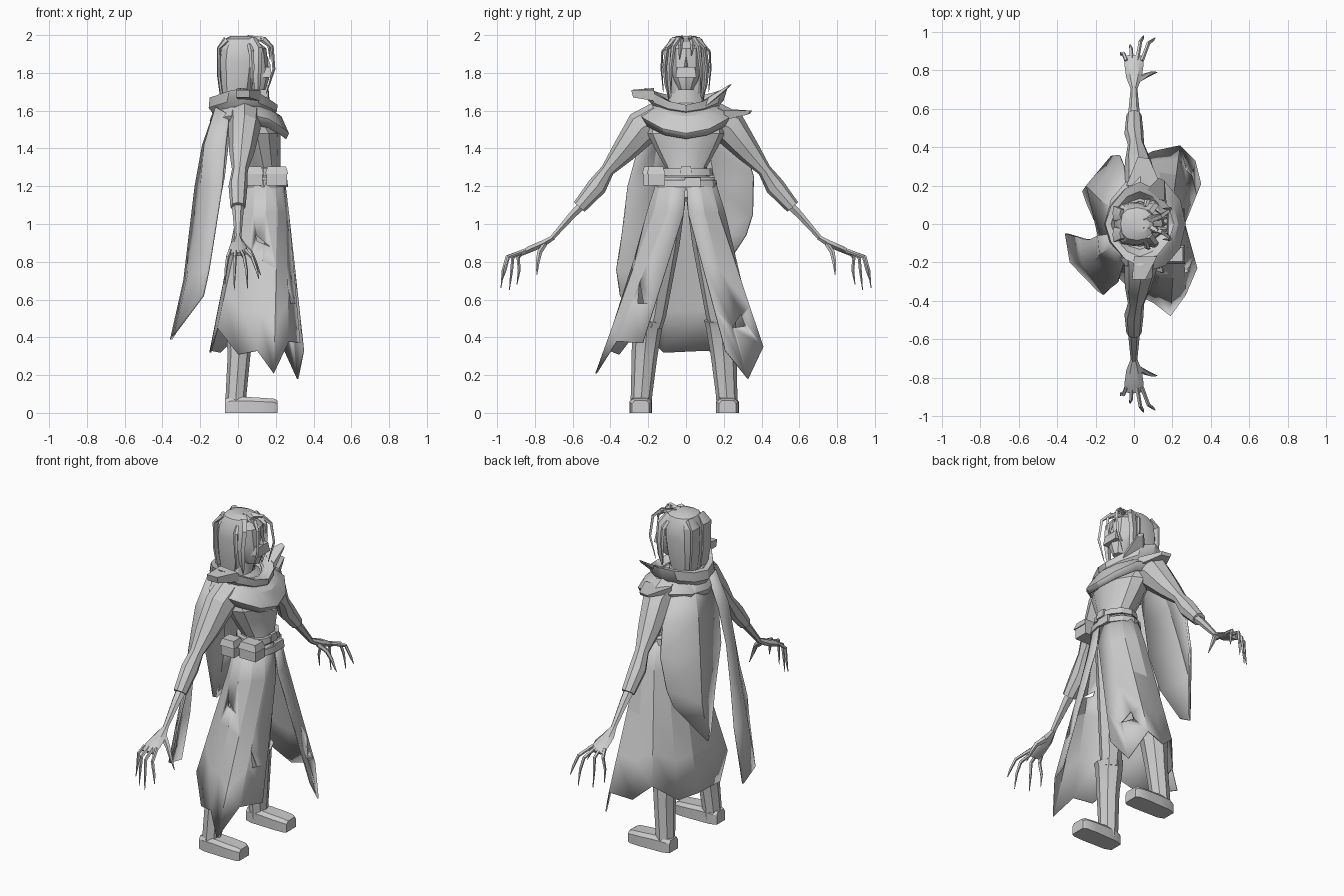
import bpy, bmesh, math
from mathutils import Vector

grey = bpy.data.materials.new("plain grey")
grey.diffuse_color = (0.6, 0.6, 0.6, 1)


def loft(name, rows, closed=True, caps=True, thick=0.0, angle=30):
    """Skin a list of equally long rows of points."""
    bm = bmesh.new()
    vs = [[bm.verts.new(p) for p in r] for r in rows]
    n = len(rows[0])
    for a, b in zip(vs, vs[1:]):
        for i in range(n if closed else n - 1):
            j = (i + 1) % n
            bm.faces.new((a[i], a[j], b[j], b[i]))
    if closed and caps:
        bm.faces.new(vs[0])
        bm.faces.new(vs[-1])
    bmesh.ops.remove_doubles(bm, verts=bm.verts, dist=0.0005)
    bmesh.ops.recalc_face_normals(bm, faces=bm.faces)
    me = bpy.data.meshes.new(name)
    bm.to_mesh(me)
    bm.free()
    ob = bpy.data.objects.new(name, me)
    bpy.context.collection.objects.link(ob)
    me.materials.append(grey)
    if thick:
        ob.modifiers.new("cloth", "SOLIDIFY").thickness = thick
    bpy.context.view_layer.objects.active = ob
    ob.select_set(True)
    bpy.ops.object.shade_smooth_by_angle(angle=math.radians(angle))
    ob.select_set(False)
    return ob


def oval(cx, cy, z, rx, ry, n=12, boxy=1.0):
    pts = []
    for i in range(n):
        c, s = math.cos(2 * math.pi * i / n), math.sin(2 * math.pi * i / n)
        pts.append((cx + rx * math.copysign(abs(c) ** boxy, c),
                    cy + ry * math.copysign(abs(s) ** boxy, s), z))
    return pts


def tube(name, path, n=6):
    """path: (x, y, z, radius along x, radius across)"""
    rows = []
    for i, p in enumerate(path):
        a, b = path[max(i - 1, 0)], path[min(i + 1, len(path) - 1)]
        d = (Vector(b[:3]) - Vector(a[:3])).normalized()
        side = Vector((1, 0, 0)) - d * d.x
        side.normalize()
        up = d.cross(side)
        rows.append([Vector(p[:3]) + side * p[3] * math.cos(2 * math.pi * k / n)
                     + up * p[4] * math.sin(2 * math.pi * k / n) for k in range(n)])
    return loft(name, rows)


def box(name, x0, x1, y0, y1, z0, z1, taper=0.0):
    t = taper
    return loft(name, [[(x0, y0, z0), (x1, y0, z0), (x1, y1, z0), (x0, y1, z0)],
                       [(x0 + t, y0 + t, z1), (x1 - t, y0 + t, z1), (x1 - t, y1 - t, z1), (x0 + t, y1 - t, z1)]])


# Legs, boots, arms and clawed hands, on both sides
for s, tag in ((-1, "right"), (1, "left")):
    o = -0.01
    tube(tag + "_trouser", [(0.12, s * .07, 1.15, .09, .07), (0.08, s * .105, .9, .085, .072),
                            (0.03, s * .165, .52, .065, .06), (0.02, s * .18, .46, .06, .055)], 8)
    tube(tag + "_boot", [(0.02, s * .19 + o, .5, .08, .085), (0.01, s * .195 + o, .46, .074, .08),
                         (.005, s * .21 + o, .3, .06, .068), (-.01, s * .225 + o, .1, .055, .057),
                         (-.01, s * .23 + o, .02, .058, .056)], 8)
    y = s * .23 + o
    foot = [(-.07, .04, .075), (-.03, .055, .085), (.04, .057, .085), (.12, .06, .08), (.19, .057, .075), (.21, .045, .065)]
    loft(tag + "_foot", [[(x, y - w, 0), (x, y + w, 0), (x, y + w, h * .75), (x, y + w * .7, h),
                          (x, y - w * .7, h), (x, y - w, h * .75)] for x, w, h in foot])
    tube(tag + "_sleeve", [(.035, s * .14, 1.56, .09, .09), (.035, s * .23, 1.51, .085, .095),
                           (.02, s * .33, 1.385, .068, .065), (.01, s * .415, 1.285, .042, .036),
                           (.0, s * .47, 1.2, .05, .052), (0, s * .565, 1.09, .04, .038)], 8)
    tube(tag + "_forearm", [(0, s * .5, 1.15, .04, .03), (0, s * .6, 1.05, .028, .022), (0, s * .71, .925, .017, .014)])
    tube(tag + "_palm", [(0, s * .70, .93, .016, .014), (0, s * .76, .895, .04, .02),
                         (0, s * .83, .865, .05, .02), (0, s * .875, .84, .048, .012)])
    for bx, tx, ty, tz in ((-.04, -.07, .895, .68), (-.012, -.02, .935, .65), (.015, .05, .98, .66), (.04, .11, .97, .71)):
        tube(tag + "_finger", [(bx, s * .85, .86, .011, .011), (bx * .5 + tx * .5, s * (ty * .7 + .262), .825, .01, .01),
                               (tx * .85 + bx * .15, s * (ty - .012), .755, .008, .008), (tx, s * ty, tz, .002, .002)], 5)
    tube(tag + "_thumb", [(.02, s * .75, .89, .02, .014), (.065, s * .775, .85, .014, .014),
                          (.09, s * .785, .8, .01, .011), (.12, s * .79, .73, .002, .002)], 5)

# Torso and neck
loft("torso", [oval(.135, 0, 1.2, .1, .14), oval(.135, 0, 1.3, .09, .11), oval(.115, 0, 1.4, .11, .165),
               oval(.10, 0, 1.48, .125, .205), oval(.05, 0, 1.58, .11, .2), oval(.02, 0, 1.64, .07, .1),
               oval(.03, 0, 1.76, .055, .06)])

# Long ragged coat skirt, open at the front
hem = [(.35, .21, .33), (.32, .33, .18), (.24, .41, .35), (.1, .38, .33), (0, .33, .42), (-.1, .22, .32),
       (-.15, .1, .33), (-.15, -.12, .32), (-.11, -.25, .45), (0, -.36, .31), (.1, -.41, .33),
       (.19, -.48, .21), (.27, -.37, .38), (.33, -.23, .37)]
n = len(hem)
ang = [2 * math.pi * i / (n - 1) for i in range(n)]
waist = [(.135 + .112 * math.cos(a), .15 * math.sin(a), 1.25) for a in ang]
hips = [(.13 + .14 * math.cos(a), .012 * (1 if i == 0 else -1 if i == n - 1 else 0) + .21 * math.sin(a), 1.06)
        for i, a in enumerate(ang)]
rows = [waist, hips]
for t in (.35, .7, 1):
    rows.append([tuple(Vector(h).lerp(Vector(e), t)) for h, e in zip(hips, hem)])
skirt = loft("coat_skirt", rows, closed=False, thick=.008, angle=14)

# Triangular tears in the skirt
for c, tri, d in (((.3, .28), [(-.035, .45), (.035, .46), (.01, .52)], "x"),
                  ((.3, -.24), [(-.015, .58), (.015, .58), (-.005, .69)], "x"),
                  ((.13, -.25), [(-.035, .94), (.04, .88), (-.03, .91)], "y")):
    def at(u, z, w):
        return (c[0] + w, c[1] + u, z) if d == "x" else (c[0] + u, c[1] + w, z)
    cut = loft("tear_cutter", [[at(u, z, w) for u, z in tri] for w in (-.12, .12)])
    cut.hide_render = True
    cut.hide_viewport = True
    m = skirt.modifiers.new("tear", "BOOLEAN")
    m.operation, m.object, m.solver = "DIFFERENCE", cut, "EXACT"

# Cape: two torn halves, columns run inner, middle, outer
left = [[(-.11, -.07, 1.62), (-.11, .08, 1.62), (-.04, .19, 1.58)],
        [(-.16, -.09, 1.42), (-.17, .12, 1.42), (-.06, .31, 1.42)],
        [(-.185, -.08, 1.2), (-.21, .16, 1.2), (-.08, .36, 1.25)],
        [(-.20, .0, .95), (-.25, .2, .95), (-.12, .355, 1.05)],
        [(-.25, .11, .74), (-.27, .17, .71), (-.14, .32, .94)]]
right = [[(-.12, -.05, 1.62), (-.12, -.12, 1.62), (-.05, -.19, 1.58)],
         [(-.19, -.06, 1.42), (-.18, -.16, 1.42), (-.07, -.25, 1.42)],
         [(-.23, -.08, 1.2), (-.2, -.19, 1.2), (-.09, -.31, 1.2)],
         [(-.26, -.08, .95), (-.23, -.2, .95), (-.13, -.34, .95)],
         [(-.29, -.07, .7), (-.27, -.21, .72), (-.16, -.37, .76)],
         [(-.36, -.05, .39), (-.335, -.2, .43), (-.19, -.35, .62)]]
loft("cape_left", left, closed=False, thick=.012)
loft("cape_right", right, closed=False, thick=.012)

# Draped mantle over the shoulders and folded cowl round the neck
def drape(cx, rx, ry, z, front, side, back, boxy=1.0, n=12):
    out = []
    for x, y, _ in oval(cx, 0, 0, rx, ry, n, boxy):
        c, s = (x - cx) / rx, y / ry
        out.append((x, y, z + side * s * s + (front if c > 0 else back) * c * c))
    return out

loft("mantle", [drape(.03, .11, .12, 1.65, -.02, .01, .0), drape(.05, .18, .20, 1.6, -.03, .01, 0),
                drape(.06, .21, .25, 1.56, -.08, .02, -.01), drape(.055, .2, .225, 1.54, -.09, -.01, -.02)],
     caps=False, thick=.008)
loft("cowl", [drape(.02, .15, .15, 1.6, -.03, 0, -.02), drape(.025, .18, .20, 1.635, -.04, .02, -.02, 1.1),
              drape(.03, .18, .22, 1.67, -.04, .05, .0, 1.25), drape(.03, .15, .17, 1.665, -.04, .04, .01, 1.2),
              drape(.03, .10, .11, 1.62, 0, 0, 0)], caps=False)
loft("cowl_hook", [[(.0, -.17, 1.66), (.12, -.16, 1.65), (.12, -.17, 1.71), (.0, -.17, 1.72)],
                   [(-.01, -.28, 1.67), (.06, -.28, 1.67), (.06, -.29, 1.71), (-.01, -.29, 1.71)]])
loft("cowl_peak", [[(.05, .14, 1.64), (.17, .1, 1.62), (.16, .12, 1.67), (.05, .16, 1.69)],
                   [(.13, .235, 1.73), (.16, .22, 1.72), (.16, .225, 1.735), (.13, .24, 1.74)]])
loft("mantle_flap", [[(-.04, .2, 1.57), (.14, .2, 1.55), (.14, .2, 1.60), (-.04, .2, 1.61)],
                     [(.02, .34, 1.585), (.08, .33, 1.58), (.08, .34, 1.6), (.02, .35, 1.6)]])

# Belts, buckle and pouches
for name, z, r in (("upper_belt", 1.275, .102), ("lower_belt", 1.215, .118)):
    loft(name, [oval(.135, 0, z - .018, r, r * 1.3), oval(.135, 0, z - .018, r + .012, r * 1.3 + .012),
                oval(.135, 0, z + .018, r + .008, r * 1.3 + .008), oval(.135, 0, z + .018, r - .006, r * 1.3 - .006)])
box("buckle", .235, .262, -.01, .08, 1.195, 1.245, .004)
box("belt_clasp", .225, .25, -.03, .03, 1.26, 1.305, .004)
for x0, x1, y0, y1 in ((.04, .13, -.225, -.14), (.15, .26, -.20, -.11)):
    box("pouch", x0, x1, y0, y1, 1.205, 1.27)
    box("pouch_flap", x0 - .006, x1 + .006, y0 - .008, y1, 1.265, 1.305, .012)

# Head: face, jaw and nose
loft("face", [oval(.095, 0, 1.71, .05, .04, 10), oval(.08, 0, 1.77, .085, .07, 10), oval(.07, 0, 1.84, .09, .09, 10),
              oval(.06, 0, 1.93, .09, .09, 10), oval(.04, 0, 1.97, .06, .07, 10)])
box("mouth_cover", .10, .18, -.055, .055, 1.775, 1.83, .008)
loft("nose", [[(.14, -.02, 1.83), (.175, 0, 1.835), (.14, .02, 1.83)], [(.14, -.008, 1.89), (.155, 0, 1.89), (.14, .008, 1.89)]])

# Hair: main mass, side locks, fringe and loose strands
loft("hair", [oval(-.01, 0, 1.66, .075, .095, 12, .7), oval(-.005, 0, 1.74, .09, .108, 12, .7),
              oval(0, 0, 1.86, .103, .115, 12, .7), oval(.005, 0, 1.93, .1, .11, 12, .7),
              oval(.015, 0, 1.98, .085, .085, 12, .8), oval(.02, 0, 1.995, .06, .05, 12)], angle=25)
for s in (-1, 1):
    tube("side_lock", [(.07, s * .06, 1.975, .03, .02), (.1, s * .1, 1.93, .03, .012), (.1, s * .112, 1.83, .025, .012),
                       (.1, s * .105, 1.74, .02, .01), (.1, s * .09, 1.67, .004, .004)], 5)
    tube("loose_strand", [(.06, s * .09, 1.95, .012, .01), (.07, s * .125, 1.915, .014, .006),
                          (.075, s * .13, 1.82, .012, .005), (.07, s * .12, 1.7, .002, .002)], 4)
    tube("front_strand", [(.07, s * .02, 1.98, .02, .018), (.14, s * .04, 1.98, .014, .014), (.18, s * .065, 1.94, .009, .012),
                          (.19, s * .08, 1.82, .008, .01), (.15, s * .08, 1.69, .002, .002)], 4)
    tube("back_lock", [(-.06, s * .05, 1.975, .02, .03), (-.102, s * .055, 1.93, .01, .045), (-.1, s * .055, 1.78, .01, .045),
                       (-.085, s * .05, 1.67, .01, .04)], 6)
for y, ty, z in ((-.03, -.035, 1.87), (.035, .03, 1.89)):
    tube("fringe", [(.05, y * .6, 1.98, .02, .02), (.12, y, 1.98, .014, .018), (.165, y, 1.945, .01, .012), (.17, ty, z, .002, .002)], 4)
